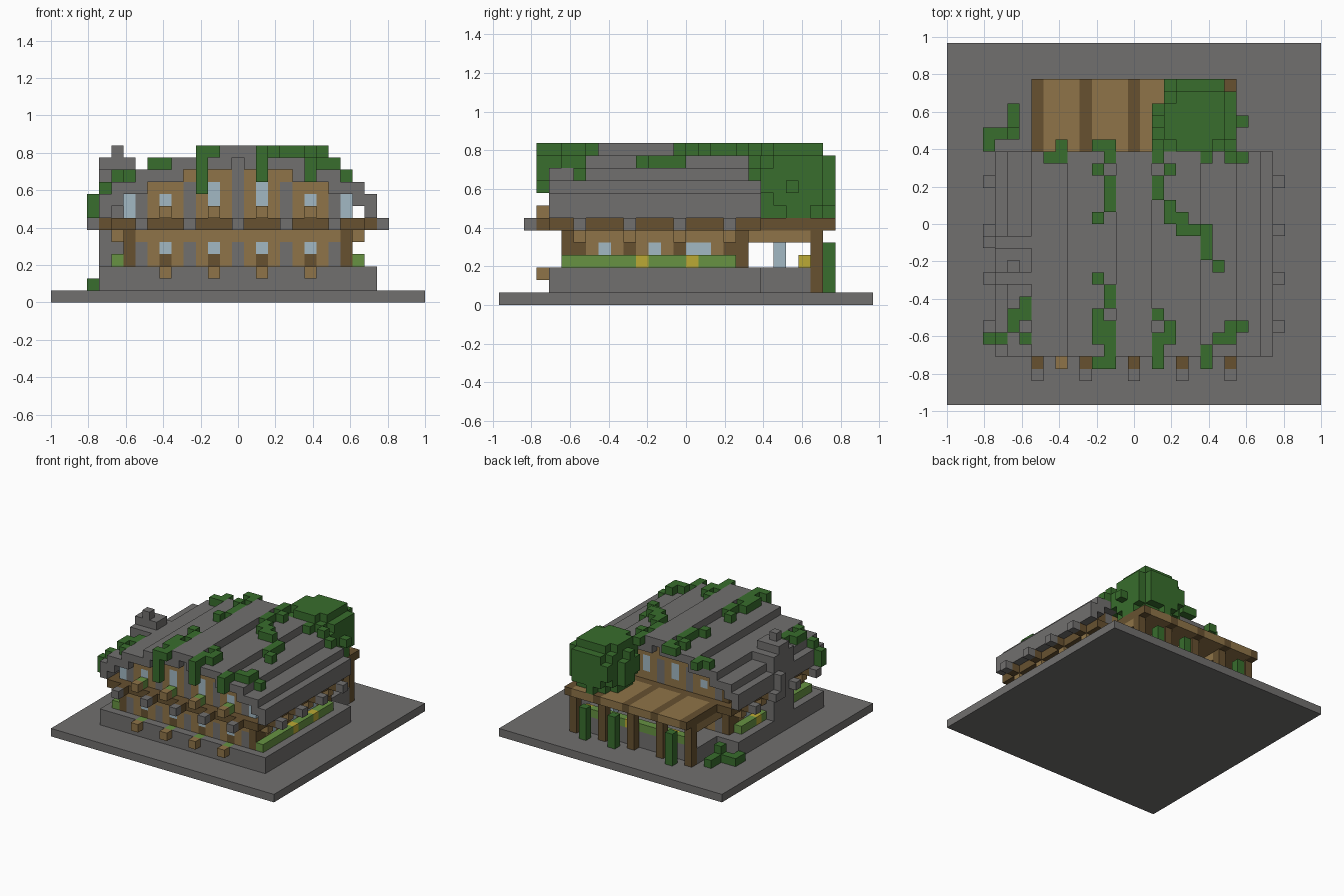
import bpy
import bmesh
from mathutils import Vector

if "Cube" in bpy.data.objects:
    bpy.data.objects.remove(bpy.data.objects["Cube"])

COLOURS = {
    "stone": (.165, .16, .158), "oak": (.275, .175, .065), "dark_oak": (.135, .083, .03),
    "leaf": (.04, .155, .026), "grass": (.135, .29, .055), "glass": (.36, .48, .55),
    "flower": (.5, .4, .035),
}
WIDTH, DEPTH = 31, 30
UNIT = 2 / WIDTH
SIDES = (False, True)
cells = {}


def fill(part, colour, xs, ys, zs, mirror=False):
    """Fill inclusive cell ranges; a single number means one cell."""
    xs, ys, zs = [(r, r) if isinstance(r, int) else r for r in (xs, ys, zs)]
    for x in range(xs[0], xs[1] + 1):
        for y in range(ys[0], ys[1] + 1):
            for z in range(zs[0], zs[1] + 1):
                cells[x, y, z] = (part, colour)
                if mirror:
                    cells[WIDTH - 1 - x, y, z] = (part, colour)


def roof_row(x):
    """Row of the stepped roof above a column."""
    d = abs(x - 15)
    for limit, row in ((1, 12), (5, 11), (8, 10), (10, 9), (11, 8)):
        if d <= limit:
            return row
    return 7


# Ground, foundation and rear terrace
fill("ground_slab", "stone", (0, 30), (0, 29), 0)
fill("foundation", "stone", (4, 26), (4, 20), (1, 2))
fill("terrace", "stone", (7, 23), (21, 24), (1, 2))

# Solid body: ground floor, jetty floor and upper floor up to the roof
fill("lower_walls", "oak", (6, 24), (5, 19), (3, 5))
fill("jetty", "dark_oak", (5, 25), (4, 20), 6)
for x in range(6, 25):
    fill("upper_walls", "oak", x, (5, 19), (7, roof_row(x) - 1))

# Corner posts and side walls
for y in (5, 19):
    fill("lower_walls", "dark_oak", 24, y, (3, 5), True)
fill("upper_walls", "dark_oak", 24, (6, 19), (7, 8), True)
for y in (6, 10, 14, 18):
    fill("lower_walls", "dark_oak", 24, y, 4, True)
    fill("beam_ends", "oak", 25, y, 5, True)
    fill("beam_ends", "dark_oak", 26, y, 6, True)
    fill("beam_ends", "stone", 27, y, 6, True)
for y in (8, 12, 15, 16):
    fill("side_windows", "glass", 24, y, 4, True)
for y in (8, 12, 16):
    fill("side_plants", "leaf", 24, y, 7, True)

# Front and back facades: stone panels alternate with windows
for x in (7, 11, 15, 19, 23):
    top = min(roof_row(x) - 2, 9)
    for y in (5, 19):
        fill("lower_walls", "stone", x, y, (3, 4))
        fill("upper_walls", "stone", x, y, (7, top))
    fill("beam_ends", "dark_oak", x, 3, 6)
    fill("beam_ends", "stone", x, 2, 6)
for x in (9, 13, 17, 21):
    tall = 9 if x in (13, 17) else 8
    for y in (5, 19):
        fill("lower_walls", "dark_oak", x, y, 3)
        fill("windows", "glass", x, y, 4)
        fill("windows", "glass", x, y, (8, tall))
    for z in (2, 7):
        fill("window_boxes", "oak", x, 3, z)
        fill("window_boxes", "grass", x, 4, z)
fill("windows", "glass", 6, 5, (7, 8), True)
fill("windows", "glass", 10, 5, 10)
fill("upper_walls", "stone", 15, 5, (10, 11))

# Stepped roof, each course lapping one cell under the next
for x in range(4, 27):
    row = roof_row(x)
    fill("roof", "stone", x, (4, 20), row)
    inner = x + (1 if x < 15 else -1)
    if roof_row(inner) < row or roof_row(x + (-1 if x < 15 else 1)) < row:
        fill("roof", "stone", x, (4, 20), row - 1)

# Ragged chimney on the right wall
fill("chimney", "stone", (4, 5), (10, 13), (3, 9))
fill("chimney", "stone", 3, 13, (6, 8))
fill("chimney", "stone", (4, 6), (10, 13), 10)
fill("chimney", "stone", (4, 6), (11, 12), 11)
fill("chimney", "stone", 5, 11, 12)

# Hedges beside the house and along the terrace
fill("hedges", "grass", 25, (5, 18), 3, True)
for y in (11, 15):
    fill("hedges", "flower", 25, y, 3, True)
fill("hedges", "grass", (8, 22), 24, 3)
for x in (10, 16, 22):
    fill("hedges", "flower", x, 24, 3)

# Pergola
fill("pergola", "oak", (7, 23), (21, 26), 6)
for x in (7, 11, 15, 19, 23):
    fill("pergola", "dark_oak", x, (21, 26), 6)
    fill("pergola", "oak", x, (20, 25), 5)
    fill("pergola", "dark_oak", x, 25, (1, 5))
for x in (9, 17, 21):
    fill("climbing_plants", "leaf", x, 26, (1, 4))
fill("glass_column", "glass", 20, 22, (3, 5))
fill("glass_column", "glass", 20, 22, 7)

# Round bush over the pergola
centre = Vector((20.3, 23.2, 9.4))
for x in range(16, 26):
    for y in range(19, 28):
        for z in range(7, 13):
            d = Vector((x, y, z)) - centre
            if d.length < 3.75 and (x, y, z) not in cells:
                fill("bush", "leaf", x, y, z)

# Vines creeping over the roof: column, first row, last row
VINES = (
    (13, 20, 21), (12, 21, 21), (12, 19, 19), (13, 16, 18), (12, 15, 15), (12, 10, 10),
    (13, 8, 9), (12, 5, 7), (13, 3, 6), (12, 3, 3), (17, 20, 21), (18, 19, 19),
    (17, 17, 18), (18, 15, 16), (19, 14, 15), (20, 14, 14), (21, 12, 14), (22, 11, 11),
    (17, 7, 7), (18, 5, 6), (17, 3, 5), (24, 6, 6), (23, 5, 6), (22, 5, 5),
    (21, 3, 4), (23, 20, 20), (24, 20, 20), (6, 7, 8), (5, 6, 7), (4, 5, 5),
    (3, 5, 5), (6, 5, 5), (8, 20, 20), (9, 20, 21),
)
for x, first, last in VINES:
    fill("roof_vines", "leaf", x, (first, last), roof_row(x) + 1)
for x, low, high in ((12, 9, 11), (17, 10, 11), (21, 10, 10)):
    fill("roof_vines", "leaf", x, 3, (low, high))
fill("roof_vines", "leaf", 3, 5, 7)

# Shrubs on the ground
fill("shrubs", "leaf", (3, 5), 22, 1)
fill("shrubs", "leaf", 3, 21, 1)
fill("shrubs", "leaf", 5, (22, 24), 1)
fill("shrubs", "leaf", 5, 22, 2)

# Materials
materials = {}
for name, rgb in COLOURS.items():
    mat = bpy.data.materials.new(name)
    mat.use_nodes = True
    mat.diffuse_color = (*rgb, 1)
    bsdf = mat.node_tree.nodes["Principled BSDF"]
    bsdf.inputs["Base Color"].default_value = (*rgb, 1)
    bsdf.inputs["Roughness"].default_value = .9
    materials[name] = mat

# Turn each part's exposed cell sides into a mesh
origin = Vector((-WIDTH / 2, -DEPTH / 2, 0))
for part in dict.fromkeys(p for p, c in cells.values()):
    bm = bmesh.new()
    palette = []
    for cell, (owner, colour) in cells.items():
        if owner != part:
            continue
        if colour not in palette:
            palette.append(colour)
        middle = Vector(cell) + origin + Vector((.5, .5, .5))
        for axis in range(3):
            for sign in (-1, 1):
                step = Vector((0, 0, 0))
                step[axis] = sign
                if tuple(int(v) for v in Vector(cell) + step) in cells:
                    continue
                u, v = Vector((0, 0, 0)), Vector((0, 0, 0))
                u[(axis + 1) % 3], v[(axis + 2) % 3] = .5, .5 * sign
                mid = middle + step / 2
                corners = (mid - u - v, mid + u - v, mid + u + v, mid - u + v)
                face = bm.faces.new([bm.verts.new(p * UNIT) for p in corners])
                face.material_index = palette.index(colour)
    bmesh.ops.remove_doubles(bm, verts=bm.verts, dist=UNIT / 100)
    mesh = bpy.data.meshes.new(part)
    bm.to_mesh(mesh)
    bm.free()
    for colour in palette:
        mesh.materials.append(materials[colour])
    bpy.context.collection.objects.link(bpy.data.objects.new(part, mesh))
